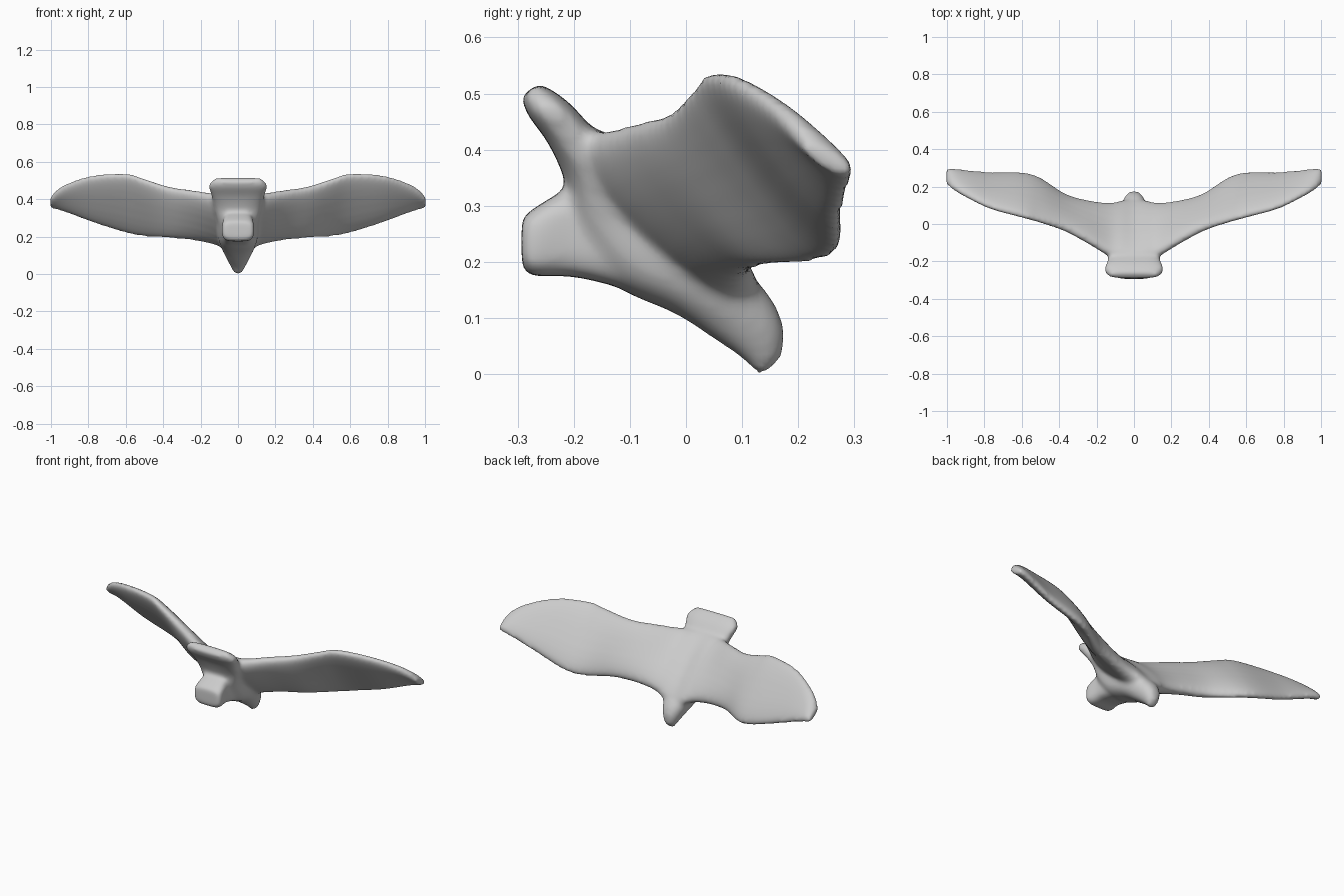
import bpy, bmesh, math
from mathutils import Vector

if "Cube" in bpy.data.objects:
    bpy.data.objects.remove(bpy.data.objects["Cube"])

SIDES = 24
STEPS = 5
bm = bmesh.new()


def signed_pow(v, p):
    return math.copysign(abs(v) ** p, v)


def smooth_rings(rings):
    """Add in-between rings along a smooth curve through the given ones."""
    out = []
    n = len(rings)
    for k in range(n - 1):
        quads = zip(rings[max(k - 1, 0)], rings[k], rings[k + 1], rings[min(k + 2, n - 1)])
        quads = list(quads)
        for s in range(STEPS):
            t = s / STEPS
            out.append([b + (c - a) * (t / 2) + (a * 2 - b * 5 + c * 4 - d) * (t * t / 2)
                        + (b * 3 - a - c * 3 + d) * (t ** 3 / 2) for a, b, c, d in quads])
    return out + [rings[-1]]


def loft(rings):
    """Skin closed rings of points and cap both ends."""
    loops = [[bm.verts.new(p) for p in r] for r in smooth_rings(rings)]
    for a, b in zip(loops, loops[1:]):
        for i in range(SIDES):
            j = (i + 1) % SIDES
            bm.faces.new((a[i], a[j], b[j], b[i]))
    bm.faces.new(loops[0][::-1])
    bm.faces.new(loops[-1])


def ring(centre, u, v, v_neg, power):
    """Rounded section spanned by half axes u, v and (opposite side) v_neg."""
    pts = []
    for i in range(SIDES):
        t = 2 * math.pi * i / SIDES
        s = signed_pow(math.sin(t), 2 / power)
        pts.append(centre + u * signed_pow(math.cos(t), 2 / power)
                   + (v if s > 0 else v_neg) * s)
    return pts


def body_ring(f, b, w, power):
    """Section between a belly point and a back point (y, z), half width w."""
    f, b = Vector((0, *f)), Vector((0, *b))
    h = (b - f) / 2
    return ring((f + b) / 2, Vector((w, 0, 0)), h, h, power)


def wing_ring(x, a, b, back, belly):
    """Section between upper and lower wing edge (y, z) with two thicknesses."""
    a, b = Vector((x, *a)), Vector((x, *b))
    chord = (b - a) / 2
    normal = Vector((0, -chord.z, chord.y)).normalized()
    return ring((a + b) / 2, chord, normal * back, normal * belly, 2.4)


# Body from tail fan to head
body = [((-.294, .495), (-.262, .520), .125), ((-.282, .462), (-.212, .487), .157),
        ((-.245, .410), (-.165, .437), .143), ((-.215, .340), (-.120, .395), .132),
        ((-.200, .250), (-.050, .330), .112), ((-.130, .160), (.035, .250), .108),
        ((-.020, .108), (.105, .185), .090), ((.050, .063), (.152, .135), .066),
        ((.100, .028), (.175, .080), .044), ((.134, -.005), (.170, .030), .024)]
loft([body_ring(f, b, w, 3.2 if i < 3 else 2.3) for i, (f, b, w) in enumerate(body)])

# Blunt block under the tail
block = [(-.293, .195, .275, .070), (-.275, .175, .293, .087), (-.20, .173, .335, .080),
         (-.10, .148, .36, .085), (0, .108, .27, .088)]
loft([body_ring((y, lo), (y, hi), w, 4) for y, lo, hi, w in block])

# Swept wings, both sides in one skin
wing = [(.00, (-.19, .435), (.135, .115), .045, .060),
        (.06, (-.18, .430), (.122, .142), .046, .072),
        (.13, (-.165, .425), (.108, .170), .048, .062),
        (.25, (-.095, .443), (.117, .187), .051, .045),
        (.37, (-.032, .463), (.150, .195), .051, .037),
        (.50, (.010, .505), (.238, .203), .045, .034),
        (.60, (.038, .535), (.270, .222), .038, .033),
        (.77, (.085, .526), (.272, .275), .033, .030),
        (.90, (.147, .487), (.285, .325), .028, .027),
        (.97, (.187, .445), (.295, .350), .024, .024),
        (1.005, (.215, .402), (.295, .357), .017, .017)]
loft([wing_ring(-w[0], *w[1:]) for w in wing[:0:-1]] + [wing_ring(*w) for w in wing])

bmesh.ops.recalc_face_normals(bm, faces=bm.faces)
mesh = bpy.data.meshes.new("soaring_bird")
bm.to_mesh(mesh)
bm.free()
bird = bpy.data.objects.new("soaring_bird", mesh)
bpy.context.collection.objects.link(bird)

grey = bpy.data.materials.new("light grey")
grey.diffuse_color = (.6, .6, .6, 1)
grey.use_nodes = True
grey.node_tree.nodes["Principled BSDF"].inputs["Base Color"].default_value = grey.diffuse_color
mesh.materials.append(grey)

# Fuse the parts and soften the joins
fuse = bird.modifiers.new("fuse", 'REMESH')
fuse.mode = 'VOXEL'
fuse.voxel_size = .01
fuse.use_smooth_shade = True
soften = bird.modifiers.new("soften", 'SMOOTH')
soften.factor = .5
soften.iterations = 12
